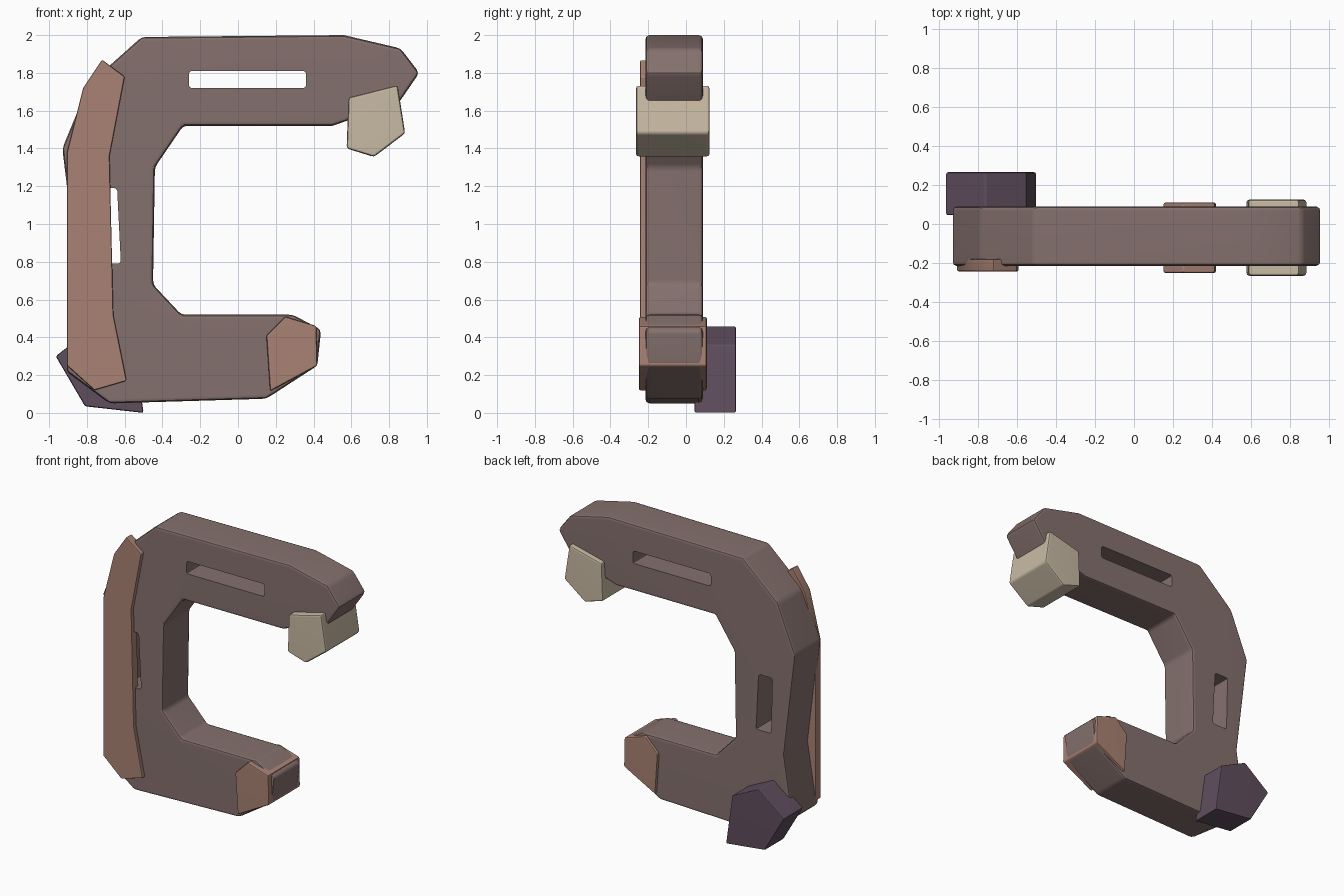
import bpy, bmesh

if "Cube" in bpy.data.objects:
    bpy.data.objects.remove(bpy.data.objects["Cube"])


def material(name, rgb):
    m = bpy.data.materials.new(name)
    m.diffuse_color = (*rgb, 1)
    m.use_nodes = True
    m.node_tree.nodes["Principled BSDF"].inputs["Base Color"].default_value = m.diffuse_color
    return m


def prism(name, profile, y0, y1, mat=None):
    """Extrude an x-z outline from y0 to y1."""
    bm = bmesh.new()
    face = bm.faces.new([bm.verts.new((x, y0, z)) for x, z in profile])
    new = bmesh.ops.extrude_face_region(bm, geom=[face])["geom"]
    verts = [v for v in new if isinstance(v, bmesh.types.BMVert)]
    bmesh.ops.translate(bm, verts=verts, vec=(0, y1 - y0, 0))
    bmesh.ops.recalc_face_normals(bm, faces=bm.faces)
    mesh = bpy.data.meshes.new(name)
    bm.to_mesh(mesh)
    bm.free()
    ob = bpy.data.objects.new(name, mesh)
    bpy.context.collection.objects.link(ob)
    if mat:
        mesh.materials.append(mat)
    return ob


def apply_modifiers(ob):
    bpy.ops.object.select_all(action='DESELECT')
    ob.select_set(True)
    bpy.context.view_layer.objects.active = ob
    for mod in list(ob.modifiers):
        bpy.ops.object.modifier_apply(modifier=mod.name)


def bevel(ob, width, angle=0.42):
    mod = ob.modifiers.new("bevel", 'BEVEL')
    mod.width, mod.segments = width, 2
    mod.limit_method, mod.angle_limit = 'ANGLE', angle
    apply_modifiers(ob)


def smooth(ob):
    bpy.ops.object.select_all(action='DESELECT')
    ob.select_set(True)
    bpy.context.view_layer.objects.active = ob
    bpy.ops.object.shade_smooth_by_angle(angle=0.6)
    mod = ob.modifiers.new("normals", 'WEIGHTED_NORMAL')
    mod.keep_sharp = True


brown = material("brown", (0.235, 0.165, 0.155))
copper = material("copper", (0.40, 0.225, 0.175))
cream = material("cream", (0.58, 0.49, 0.37))
purple = material("purple", (0.115, 0.075, 0.11))

# C-shaped body
body = prism("c_frame", [
    (-0.51, 1.99), (0.56, 2.0), (0.86, 1.93), (0.96, 1.80), (0.85, 1.64),
    (0.50, 1.52), (-0.29, 1.52), (-0.44, 1.30), (-0.45, 0.68), (-0.30, 0.52),
    (0.29, 0.52), (0.44, 0.44), (0.42, 0.25), (0.15, 0.075), (-0.68, 0.05),
    (-0.91, 0.22), (-0.84, 0.66), (-0.93, 1.40), (-0.79, 1.74)],
    -0.215, 0.09, brown)
bevel(body, 0.022)

# Slots cut through the upper arm and the spine
slots = [
    [(-0.26, 1.72), (0.36, 1.72), (0.36, 1.81), (-0.26, 1.81)],
    [(-0.74, 0.79), (-0.62, 0.79), (-0.64, 1.19), (-0.75, 1.19)]]
for outline in slots:
    cutter = prism("slot_cutter", outline, -0.5, 0.5)
    cutter.hide_render = True
    bevel(cutter, 0.015)
    cut = body.modifiers.new("slot", 'BOOLEAN')
    cut.operation, cut.object, cut.solver = 'DIFFERENCE', cutter, 'EXACT'
    apply_modifiers(body)
    bpy.data.objects.remove(cutter)
smooth(body)

# Attached plates and blocks: name, outline, y range, material, bevel
parts = [
    ("spine_plate", [(-0.72, 1.87), (-0.60, 1.78), (-0.68, 1.36),
                     (-0.66, 0.52), (-0.59, 0.17), (-0.76, 0.12),
                     (-0.905, 0.25), (-0.905, 1.38), (-0.82, 1.72)],
     -0.243, -0.18, copper, 0.008),
    ("lower_tip_pad", [(0.25, 0.51), (0.415, 0.46), (0.42, 0.25),
                       (0.17, 0.115), (0.15, 0.41)],
     -0.25, 0.11, copper, 0.01),
    ("upper_tip_block", [(0.585, 1.67), (0.845, 1.735), (0.885, 1.48),
                         (0.72, 1.355), (0.575, 1.40)],
     -0.265, 0.125, cream, 0.015),
    ("heel_block", [(-0.50, 0.0), (-0.81, 0.035), (-0.965, 0.30),
                    (-0.76, 0.46), (-0.55, 0.36)],
     0.045, 0.265, purple, 0.01)]
for name, outline, y0, y1, mat, width in parts:
    ob = prism(name, outline, y0, y1, mat)
    bevel(ob, width)
    smooth(ob)
